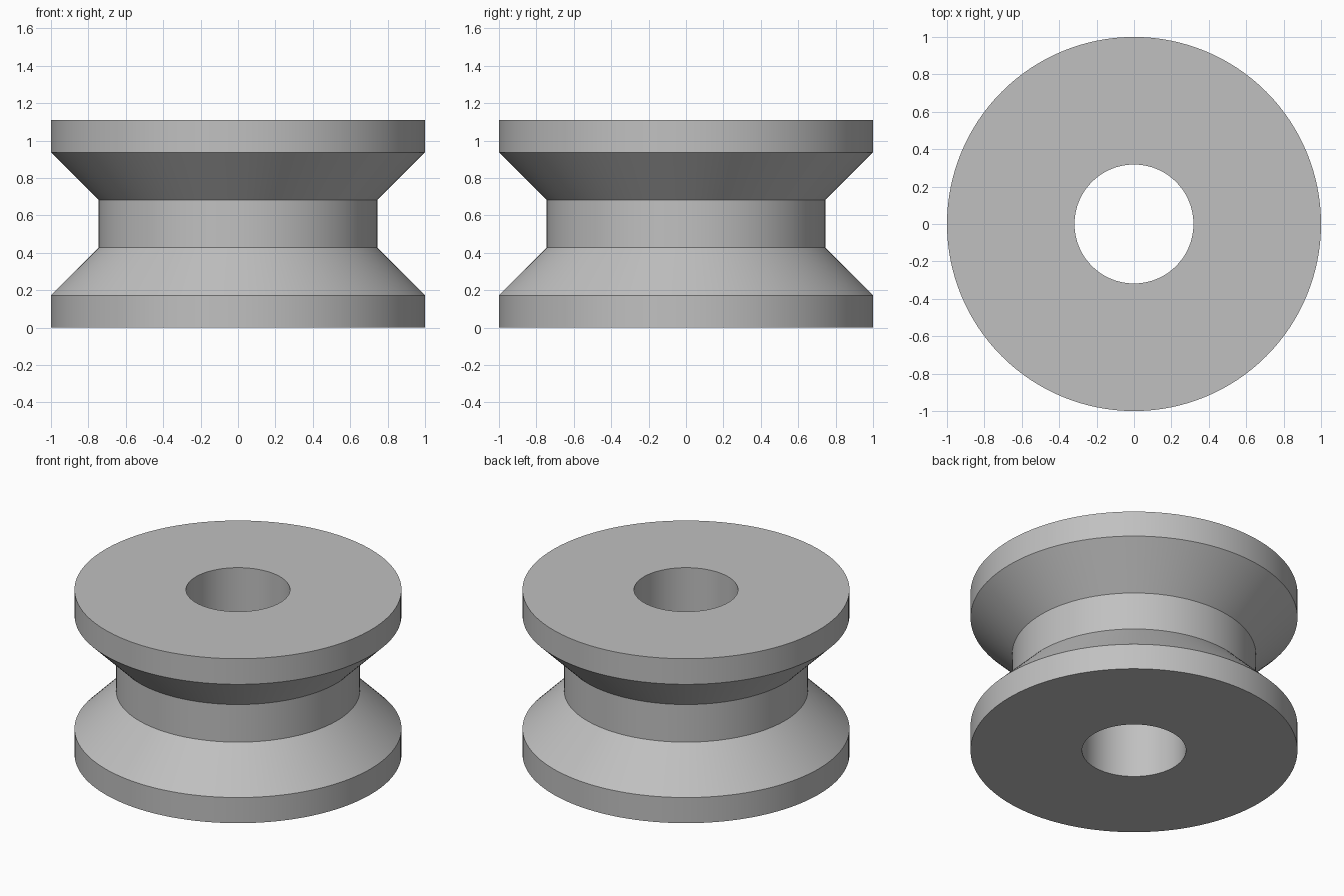
import bpy
import bmesh
import math

cube = bpy.data.objects.get("Cube")
if cube:
    bpy.data.objects.remove(cube, do_unlink=True)

SEGMENTS = 128
HEIGHT = 1.11
RIM, NECK, BORE = 1.0, 0.745, 0.318
RIM_TOP, NECK_BOTTOM = 0.173, 0.428

# Plain grey finish
grey = bpy.data.materials.new("plain_grey")
grey.use_nodes = True
colour = (0.53, 0.53, 0.53, 1)
grey.diffuse_color = colour
grey.node_tree.nodes["Principled BSDF"].inputs["Base Color"].default_value = colour

# Half of the (radius, height) section, mirrored about the middle
lower = [(BORE, 0), (RIM, 0), (RIM, RIM_TOP), (NECK, NECK_BOTTOM)]
profile = lower + [(r, HEIGHT - z) for r, z in reversed(lower)]

# Grooved wheel: the closed section turned around the axle
bm = bmesh.new()
rings = []
for r, z in profile:
    rings.append([bm.verts.new((r * math.cos(a), r * math.sin(a), z))
                  for a in (math.tau * i / SEGMENTS for i in range(SEGMENTS))])
for k, ring in enumerate(rings):
    above = rings[(k + 1) % len(rings)]
    for i in range(SEGMENTS):
        j = (i + 1) % SEGMENTS
        bm.faces.new((ring[i], ring[j], above[j], above[i]))
bmesh.ops.recalc_face_normals(bm, faces=bm.faces)
mesh = bpy.data.meshes.new("grooved_wheel")
bm.to_mesh(mesh)
bm.free()
mesh.materials.append(grey)

wheel = bpy.data.objects.new("grooved_wheel", mesh)
bpy.context.collection.objects.link(wheel)
bpy.ops.object.select_all(action="DESELECT")
wheel.select_set(True)
bpy.context.view_layer.objects.active = wheel
bpy.ops.object.shade_smooth_by_angle(angle=math.radians(30))
